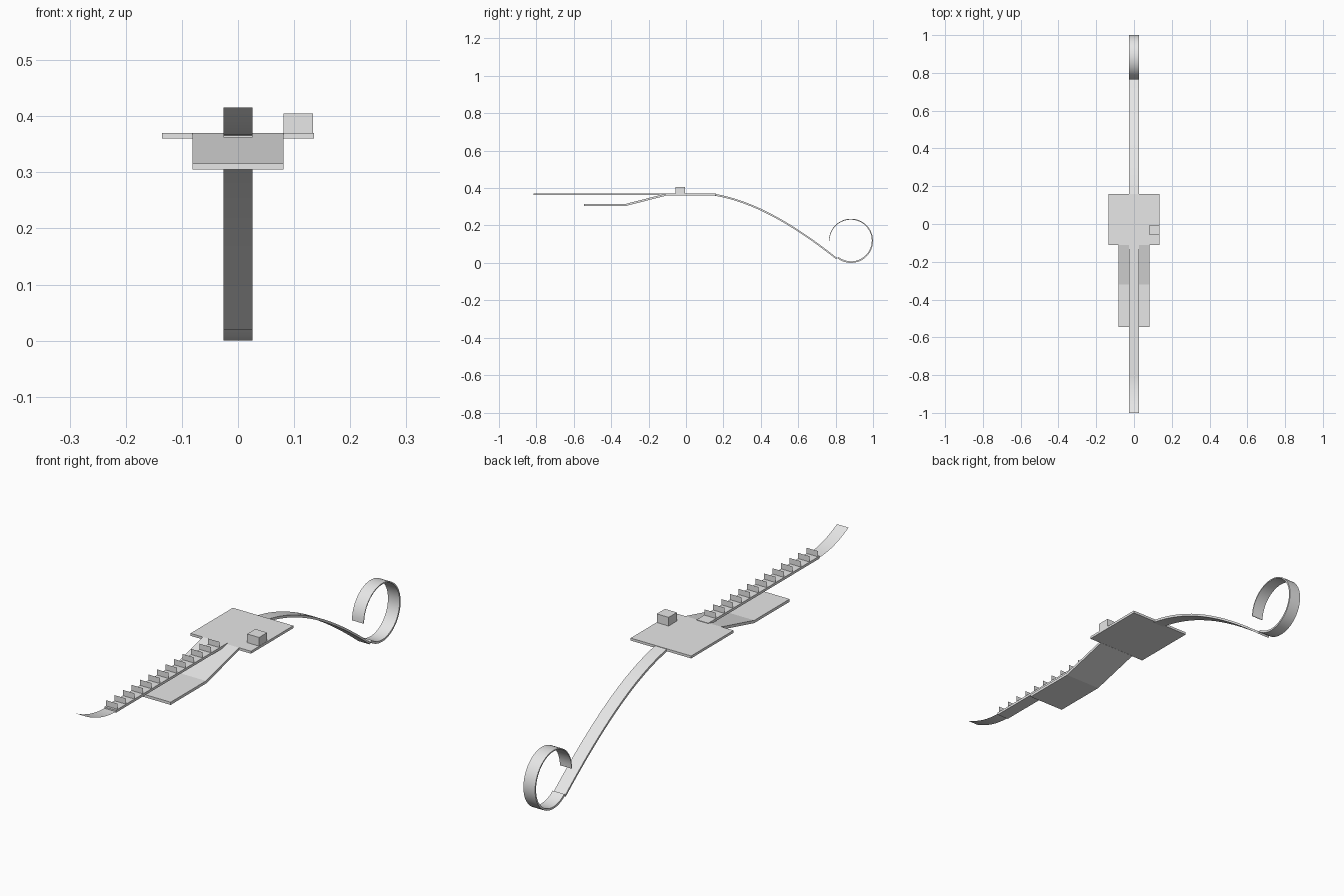
import bpy, math
from mathutils import Vector

if "Cube" in bpy.data.objects:
    bpy.data.objects.remove(bpy.data.objects["Cube"])

grey = bpy.data.materials.new("plain_grey")
grey.diffuse_color = (0.8, 0.8, 0.8, 1)
grey.use_nodes = True
grey.node_tree.nodes["Principled BSDF"].inputs["Base Color"].default_value = grey.diffuse_color


def make(name, verts, faces, smooth=False):
    me = bpy.data.meshes.new(name)
    me.from_pydata(verts, [], faces)
    me.materials.append(grey)
    ob = bpy.data.objects.new(name, me)
    bpy.context.collection.objects.link(ob)
    if smooth:
        bpy.ops.object.select_all(action='DESELECT')
        ob.select_set(True)
        bpy.context.view_layer.objects.active = ob
        bpy.ops.object.shade_smooth_by_angle(angle=math.radians(35))
    return ob


def box(name, x0, x1, y0, y1, z0, z1):
    v = [(x, y, z) for z in (z0, z1) for x, y in ((x0, y0), (x1, y0), (x1, y1), (x0, y1))]
    f = [(3, 2, 1, 0), (4, 5, 6, 7), (0, 1, 5, 4), (1, 2, 6, 5), (2, 3, 7, 6), (3, 0, 4, 7)]
    return make(name, v, f)


def strip(name, hw, outer, t0, t1, smooth=False):
    """Band running along +y; outer = (y, z) path of the top/outer face,
    thickness is taken towards the right of travel and tapers t0 to t1."""
    n, verts, faces = len(outer), [], []
    for i, (y, z) in enumerate(outer):
        a, b = Vector(outer[max(i - 1, 0)]), Vector(outer[min(i + 1, n - 1)])
        d = (b - a).normalized()
        t = t0 + (t1 - t0) * i / (n - 1)
        y2, z2 = y + d.y * t, z - d.x * t
        verts += [(-hw, y, z), (hw, y, z), (hw, y2, z2), (-hw, y2, z2)]
    for i in range(n - 1):
        for k in range(4):
            p, q = 4 * i + k, 4 * i + (k + 1) % 4
            faces.append((p, q, q + 4, p + 4))
    faces += [(3, 2, 1, 0), tuple(4 * (n - 1) + k for k in range(4))]
    return make(name, verts, faces, smooth)


# head plate and raised eye block
box("head_plate", -0.135, 0.135, -0.11, 0.16, 0.36, 0.37)
box("eye_block", 0.081, 0.134, -0.057, -0.005, 0.37, 0.405)

# lower jaw: flat, then sloping up to the head
strip("lower_jaw", 0.081, [(-0.545, 0.316), (-0.32, 0.316), (-0.11, 0.37)], 0.011, 0.011)

# long tongue
box("tongue", -0.026, 0.026, -0.815, -0.105, 0.362, 0.372)

# thin upright fins across the tongue
v, f = [], []
for i in range(13):
    y = -0.154 - i * 0.0543
    f.append(tuple(range(len(v), len(v) + 4)))
    v += [(-0.026, y, 0.37), (0.026, y, 0.37), (0.026, y, 0.395), (-0.026, y, 0.395)]
make("tongue_fins", v, f)

# tongue tip: thin sheet curling upward
v, f = [], []
for i in range(11):
    t = i / 10
    y, z = -0.81 - 0.19 * t, 0.366 + 0.05 * t * t
    v += [(-0.026, y, z), (0.026, y, z)]
    if i:
        f.append((2 * i - 2, 2 * i, 2 * i + 1, 2 * i - 1))
make("tongue_tip", v, f, True)

# tail: arched strip, then a curl that thins out
cy, cz, r = 0.882, 0.118, 0.118
ang = [math.radians(231.5 + 308.5 * i / 40) for i in range(41)]
curl = [(cy + r * math.cos(a), cz + r * math.sin(a)) for a in ang]
p0, p1 = Vector((0.15, 0.37)), Vector(curl[0])
h0, h1 = Vector((0.36, 0.335)), p1 + Vector((-0.78, 0.62)) * 0.30
arch = []
for i in range(17):
    t = i / 16
    s = 1 - t
    arch.append(tuple(p0 * s**3 + h0 * 3 * s * s * t + h1 * 3 * s * t * t + p1 * t**3))
strip("tail_arch", 0.026, arch, 0.010, 0.008, True)
# inner side of the curl lies left of travel, hence negative thickness
curl_ob = strip("tail_curl", 0.026, curl, -0.009, -0.003, True)
curl_ob.data.flip_normals()
